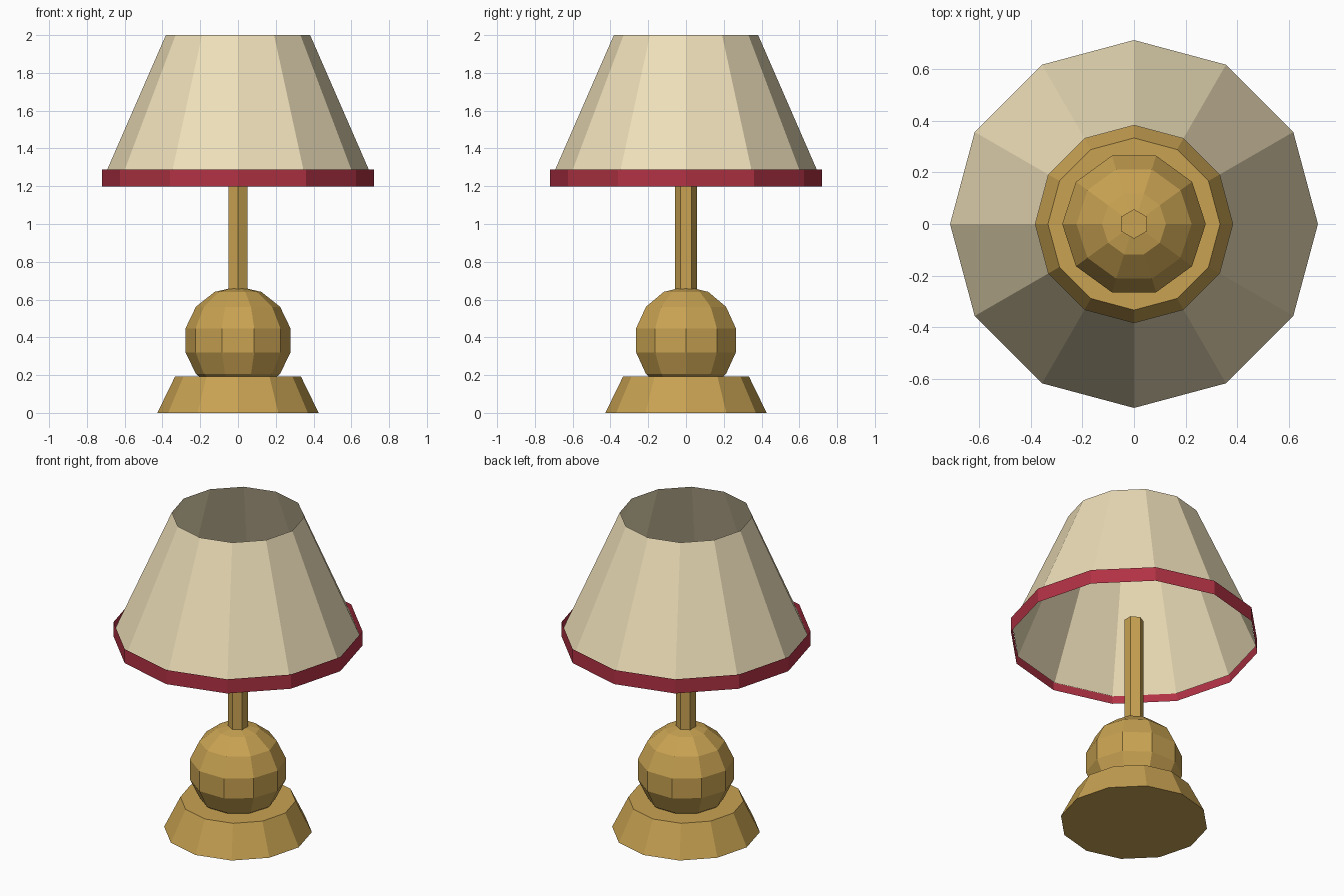
import bpy
from math import sin, cos, pi, radians

if "Cube" in bpy.data.objects:
    bpy.data.objects.remove(bpy.data.objects["Cube"])


def material(name, rgb):
    m = bpy.data.materials.new(name)
    m.diffuse_color = (*rgb, 1)
    m.use_nodes = True
    m.node_tree.nodes["Principled BSDF"].inputs["Base Color"].default_value = m.diffuse_color
    return m


def lathe(name, profile, sides, mat, start=0.0, caps=True):
    """Flat-faced turned part; profile is (radius, z) from bottom to top."""
    verts, faces = [], []
    for r, z in profile:
        for k in range(sides):
            a = start + 2 * pi * k / sides
            verts.append((r * cos(a), r * sin(a), z))
    for i in range(len(profile) - 1):
        for k in range(sides):
            n = (k + 1) % sides
            lo, hi = i * sides, (i + 1) * sides
            faces.append((lo + k, lo + n, hi + n, hi + k))
    if caps:
        last = (len(profile) - 1) * sides
        faces.append(tuple(reversed(range(sides))))
        faces.append(tuple(range(last, last + sides)))
    mesh = bpy.data.meshes.new(name)
    mesh.from_pydata(verts, [], faces)
    mesh.materials.append(mat)
    obj = bpy.data.objects.new(name, mesh)
    bpy.context.collection.objects.link(obj)
    return obj


brass = material("brass", (0.578, 0.361, 0.084))
cream = material("cream_fabric", (0.855, 0.738, 0.485))
red = material("red_trim", (0.445, 0.032, 0.058))

# Tapered foot
lathe("base", [(0.427, 0), (0.333, 0.193)], 12, brass)

# Faceted ball: 10 segments, 7 rings
ball_r, ball_z, rings = 0.285, 0.384, 7
ball = bpy.data.meshes.new("ball")
arc = [-pi / 2 + pi * i / rings for i in range(1, rings)]
profile = [(ball_r * cos(t), ball_z + ball_r * sin(t)) for t in arc]
# small end radius closes the poles
profile = [(0.001, ball_z - ball_r)] + profile + [(0.001, ball_z + ball_r)]
bpy.data.meshes.remove(ball)
lathe("ball_body", profile, 10, brass)

# Hexagonal stem ending inside the shade
lathe("stem", [(0.057, 0.6), (0.057, 1.34)], 6, brass, start=radians(90))

# Open shade and the trim band around its lower edge
lathe("shade", [(0.712, 1.243), (0.382, 2.0)], 12, cream, caps=False)
lathe("shade_trim", [(0.72, 1.198), (0.72, 1.288)], 12, red, caps=False)
